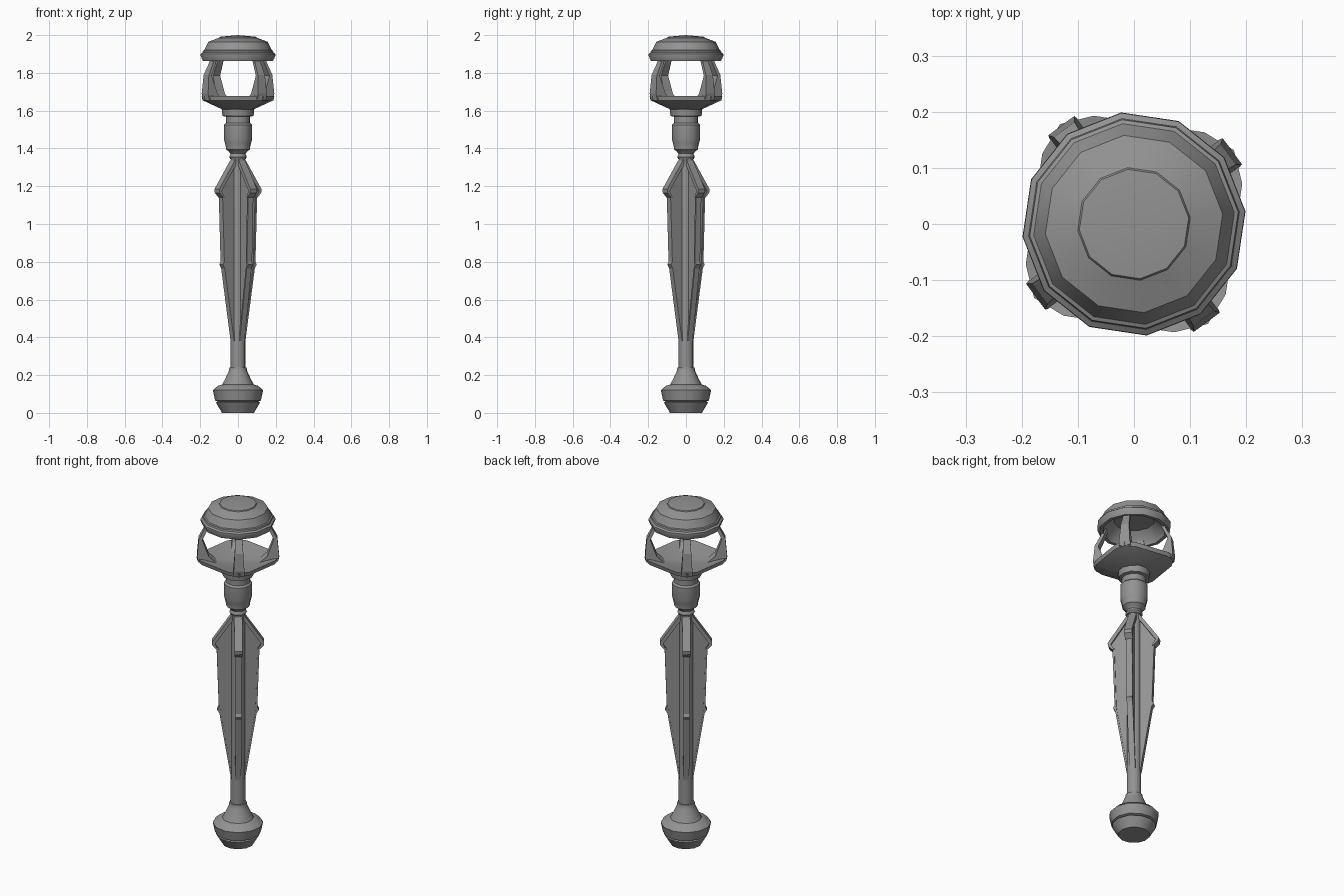
import bpy, bmesh
from math import cos, sin, radians

if "Cube" in bpy.data.objects:
    bpy.data.objects.remove(bpy.data.objects["Cube"])

TWIST = 36.5  # heading of the first fin / prong, in degrees
GREY = bpy.data.materials.new("dark_grey")
GREY.diffuse_color = (0.29, 0.29, 0.29, 1)
GREY.use_nodes = True
GREY.node_tree.nodes["Principled BSDF"].inputs["Base Color"].default_value = GREY.diffuse_color


def finish(name, bm, smooth):
    bmesh.ops.remove_doubles(bm, verts=bm.verts, dist=1e-5)
    bmesh.ops.recalc_face_normals(bm, faces=bm.faces)
    me = bpy.data.meshes.new(name)
    bm.to_mesh(me)
    bm.free()
    me.materials.append(GREY)
    ob = bpy.data.objects.new(name, me)
    bpy.context.collection.objects.link(ob)
    if smooth:
        me.polygons.foreach_set("use_smooth", [True] * len(me.polygons))
        me.set_sharp_from_angle(angle=radians(smooth))
    return ob


def lathe(name, profile, angles=None, bulge=None, smooth=34):
    """Revolve (radius, z) points; bulge scales radius per angle on wide rings."""
    angles = angles or [TWIST + 30 * i for i in range(12)]
    bm = bmesh.new()
    rings = []
    for r, z in profile:
        ring = []
        for i, a in enumerate(angles):
            k = bulge[i % len(bulge)] if bulge and r > 0.13 else 1
            ring.append(bm.verts.new((r * k * cos(radians(a)), r * k * sin(radians(a)), z)))
        rings.append(ring)
    n = len(angles)
    for lo, hi in zip(rings, rings[1:]):
        for i in range(n):
            j = (i + 1) % n
            bm.faces.new((lo[i], lo[j], hi[j], hi[i]))
    return finish(name, bm, smooth)


def plates(name, outline, width, top_width=None):
    """Four upright slabs with a (radius, z) outline, set around the axis."""
    top_width = top_width or width
    z0, z1 = min(z for _, z in outline), max(z for _, z in outline)
    for k in range(4):
        a = radians(TWIST + 90 * k)
        c, s = cos(a), sin(a)
        bm = bmesh.new()
        sides = []
        for sign in (-0.5, 0.5):
            side = []
            for r, z in outline:
                t = sign * (width + (top_width - width) * (z - z0) / (z1 - z0))
                side.append(bm.verts.new((r * c - t * s, r * s + t * c, z)))
            sides.append(side)
        bm.faces.new(sides[0])
        bm.faces.new(sides[1][::-1])
        for i in range(len(outline)):
            j = (i + 1) % len(outline)
            bm.faces.new((sides[0][i], sides[0][j], sides[1][j], sides[1][i]))
        finish(f"{name}_{k + 1}", bm, None)


# Pommel with flared collar
lathe("pommel", [(0, 0), (0.085, 0), (0.118, 0.055), (0.108, 0.06), (0.122, 0.065),
                 (0.134, 0.12), (0.108, 0.143), (0.084, 0.15), (0.068, 0.18),
                 (0.052, 0.215), (0.048, 0.225), (0.046, 0.24), (0, 0.24)])

# Shaft
lathe("shaft", [(0, 0.2), (0.039, 0.2), (0.039, 1.3), (0.036, 1.37), (0, 1.37)])

# Fins: web plus shallow raised edge pieces
plates("fin_web", [(0, 1.33), (0.03, 1.33), (0.13, 1.175), (0.107, 1.14),
                   (0.097, 0.79), (0.034, 0.38), (0, 0.38)], 0.022)
plates("fin_head", [(0.03, 1.345), (0.139, 1.185), (0.137, 1.165), (0.113, 1.14),
                    (0.104, 1.14), (0.122, 1.175), (0.02, 1.325)], 0.043)
plates("fin_edge", [(0.114, 1.15), (0.102, 0.79), (0.093, 0.79), (0.104, 1.15)], 0.034)
plates("fin_taper", [(0.100, 0.805), (0.111, 0.785), (0.099, 0.765), (0.037, 0.38),
                     (0.028, 0.38), (0.09, 0.765), (0.094, 0.805)], 0.032)

# Stepped neck
lathe("neck", [(0, 1.345), (0.042, 1.345), (0.047, 1.355), (0.04, 1.372), (0.05, 1.385),
               (0.064, 1.395), (0.064, 1.405), (0.07, 1.43), (0.075, 1.45), (0.075, 1.525),
               (0.065, 1.535), (0.065, 1.568), (0.083, 1.572), (0.087, 1.607),
               (0.08, 1.615), (0, 1.615)])

# Squared cup with four pointed corners
cup_angles = [TWIST + 90 * k + d for k in range(4) for d in (-16, 0, 16)]
lathe("cup", [(0, 1.605), (0.085, 1.605), (0.2, 1.655), (0.206, 1.678),
              (0.19, 1.676), (0.1, 1.65), (0, 1.645)],
      cup_angles, [1, 1.075, 1])

# Prongs holding the cap, broad at the foot
plates("prong", [(0.11, 1.65), (0.212, 1.66), (0.218, 1.69), (0.209, 1.79),
                 (0.178, 1.85), (0.165, 1.89), (0.145, 1.89), (0.16, 1.85),
                 (0.19, 1.785), (0.155, 1.69)], 0.062, 0.034)

# Domed cap, hollow underneath
lathe("cap", [(0, 1.935), (0.11, 1.93), (0.16, 1.885), (0.168, 1.863), (0.187, 1.863),
              (0.2, 1.893), (0.199, 1.9), (0.189, 1.907), (0.187, 1.917), (0.18, 1.92),
              (0.159, 1.964), (0.101, 1.986), (0.098, 1.991), (0, 2.0)])
